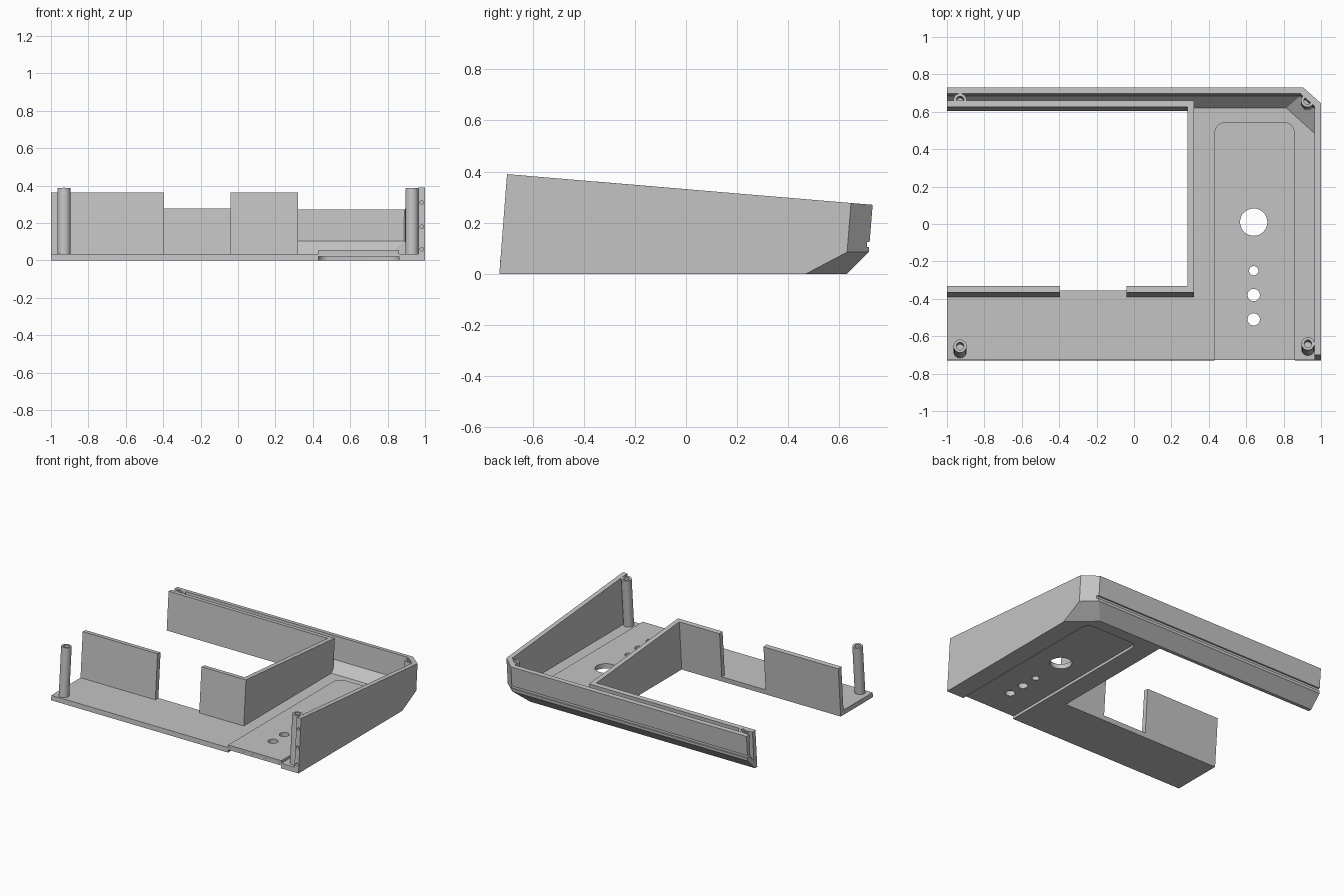
import bpy, bmesh, math
from mathutils import Vector, Matrix

cube = bpy.data.objects.get("Cube")
if cube:
    bpy.data.objects.remove(cube)

LEAN = 0.077          # every upright leans back by this much per unit of height
WALL = 0.035

grey = bpy.data.materials.new("plain_grey")
grey.use_nodes = True
COLOUR = (0.55, 0.55, 0.55, 1)
grey.diffuse_color = COLOUR
grey.node_tree.nodes["Principled BSDF"].inputs["Base Color"].default_value = COLOUR


def finish(bm, name):
    bmesh.ops.recalc_face_normals(bm, faces=bm.faces)
    mesh = bpy.data.meshes.new(name)
    bm.to_mesh(mesh)
    bm.free()
    mesh.materials.append(grey)
    ob = bpy.data.objects.new(name, mesh)
    bpy.context.collection.objects.link(ob)
    return ob


def prism(name, outline, axis, lo, hi, planes=()):
    """Extrude a 2D outline along x (y,z points) or z (x,y points), then trim by planes."""
    bm = bmesh.new()
    place = (lambda p: (lo, *p)) if axis == "x" else (lambda p: (*p, lo))
    face = bm.faces.new([bm.verts.new(place(p)) for p in outline])
    new = bmesh.ops.extrude_face_region(bm, geom=[face])["geom"]
    move = Vector((hi - lo, 0, 0)) if axis == "x" else Vector((0, 0, hi - lo))
    bmesh.ops.translate(bm, vec=move, verts=[v for v in new if isinstance(v, bmesh.types.BMVert)])
    for point, normal in planes:
        bmesh.ops.bisect_plane(bm, geom=bm.verts[:] + bm.edges[:] + bm.faces[:],
                               plane_co=point, plane_no=normal, clear_outer=True)
        bmesh.ops.holes_fill(bm, edges=bm.edges[:], sides=0)
    return finish(bm, name)


def cylinder(name, centre, radius, length, tilt=0.0):
    bm = bmesh.new()
    bmesh.ops.create_cone(bm, cap_ends=True, segments=32, radius1=radius, radius2=radius,
                          depth=length, matrix=Matrix.Translation(centre) @ Matrix.Rotation(tilt, 4, "X"))
    return finish(bm, name)


def combine(target, tool, operation="DIFFERENCE"):
    mod = target.modifiers.new("combine", "BOOLEAN")
    mod.operation, mod.object, mod.solver = operation, tool, "EXACT"
    bpy.context.view_layer.objects.active = target
    bpy.ops.object.modifier_apply(modifier=mod.name)
    bpy.data.objects.remove(tool)


def top(y):
    """Height of the sloping top edge."""
    return 0.39 - (y + 0.70) * 0.12 / 1.43


def leaning(y0, y1, z0):
    """Side outline of a leaning wall that reaches the sloping top."""
    def upper(y):
        z = top(y + LEAN * 0.32)
        return (y + LEAN * z, z)
    return [(y0 + LEAN * z0, z0), (y1 + LEAN * z0, z0), upper(y1), upper(y0)]


def plane(a, b, c, outward):
    a, b, c = Vector(a), Vector(b), Vector(c)
    n = (b - a).cross(c - a).normalized()
    return a, (n if n.dot(Vector(outward)) > 0 else -n)


# Outer casing with its cut back corner
edge_side, edge_back = (1, 0.63, 0.085), (0.905, 0.715, 0.085)
corner = [plane(edge_side, edge_back, (1, 0.645, 0.275), (1, 1, 0)),
          plane(edge_side, edge_back, (0.82, 0.63, 0), (1, 1, -1))]
casing = prism("casing", [(-0.73, 0), (0.63, 0), (0.715, 0.085), (0.73, 0.27), (-0.70, 0.39)],
               "x", -1, 1, corner)

# Hollow, open at the front, left and top
inner = [(p - n * WALL, n) for p, n in corner]
combine(casing, prism("hollow", [(-1, WALL), (0.62, WALL), (0.685, 0.105), (0.713, 0.5), (-1, 0.5)],
                      "x", -2, 1 - WALL, inner))

# Large opening through the base
combine(casing, prism("opening", [(-0.358 - LEAN, -1), (0.605 - LEAN, -1),
                                  (0.605 + LEAN, 1), (-0.358 + LEAN, 1)], "x", -2, 0.286))

# Raised pad over a shallow pocket
def pad_outline(front):
    r, x0, x1, back = 0.06, 0.43, 0.86, 0.545
    pts = [(x0, front), (x1, front)]
    for cx, start in ((x1 - r, 0), (x0 + r, 90)):
        for i in range(9):
            a = math.radians(start + i * 90 / 8)
            pts.append((cx + r * math.cos(a), back - r + r * math.sin(a)))
    return pts

combine(casing, prism("pad", pad_outline(-0.727), "z", 0.03, 0.055), "UNION")
combine(casing, prism("pocket", pad_outline(-1), "z", -0.5, 0.02))

# Round holes in the pad
for y, r in ((0.01, 0.073), (-0.25, 0.025), (-0.38, 0.033), (-0.51, 0.033)):
    combine(casing, cylinder("hole", (0.64, y, 0.03), r, 0.2))

# Pin holes in the front end of the side wall
for z in (0.06, 0.18, 0.31):
    combine(casing, cylinder("pin_hole", (0.983, -0.72, z), 0.01, 0.08, math.pi / 2))

# Groove along the back
combine(casing, prism("groove", [(0.707, 0.105), (0.8, 0.105), (0.8, 0.125), (0.707, 0.125)],
                      "x", -2, 0.95))

# Walls around the opening
prism("front_inner_wall_right", leaning(-0.393, -0.358, 0.03), "x", -1, -0.395)
prism("front_inner_wall_left", leaning(-0.393, -0.358, 0.03), "x", -0.04, 0.32)
prism("side_inner_wall", leaning(-0.36, 0.607, 0.03), "x", 0.285, 0.32)
prism("back_inner_wall", leaning(0.605, 0.64, 0.03), "x", -1, 0.32)

# Hollow screw posts
for name, x, y, base in (("front_post_right", -0.93, -0.653, 0.03), ("front_post_left", 0.93, -0.64, 0.03),
                         ("back_post_right", -0.93, 0.663, 0.07), ("back_post_left", 0.928, 0.66, 0.1)):
    tip = Vector((x, y, top(y)))
    axis = Vector((0, math.sin(0.08), math.cos(0.08)))
    length = tip.z - base
    post = cylinder(name, tip - axis * length / 2, 0.035, length, -0.08)
    combine(post, cylinder("bore", tip, 0.02, 0.24, -0.08))

# Smooth round parts, keep edges crisp
bpy.ops.object.select_all(action="DESELECT")
for ob in bpy.context.scene.objects:
    if ob.type == "MESH" and grey.name in ob.data.materials:
        ob.select_set(True)
        bpy.context.view_layer.objects.active = ob
bpy.ops.object.shade_smooth_by_angle(angle=math.radians(25))
